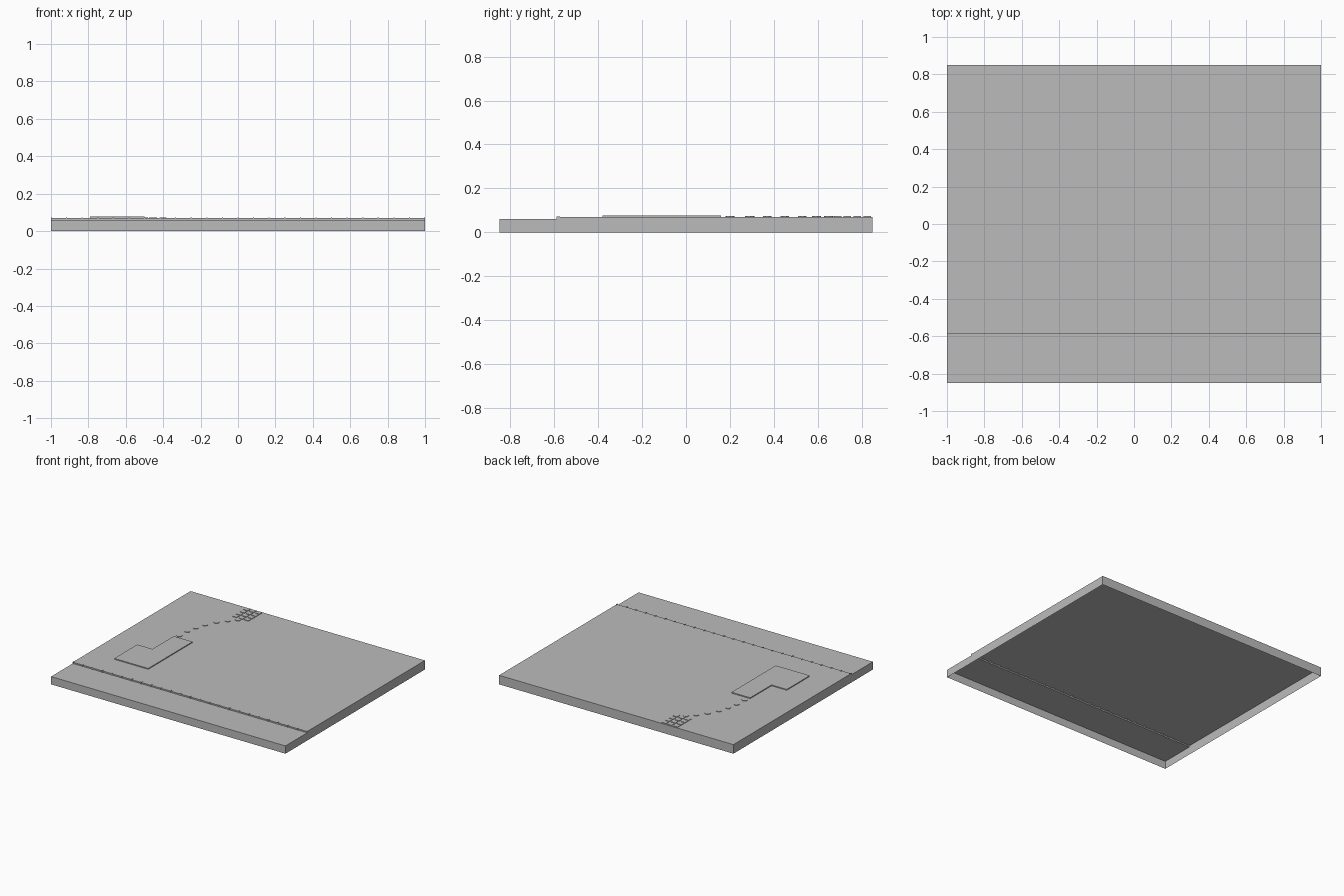
import bpy, bmesh, math, random

cube = bpy.data.objects.get("Cube")
if cube:
    bpy.data.objects.remove(cube, do_unlink=True)

grey = bpy.data.materials.new("plain grey")
grey.use_nodes = True
colour = (0.5, 0.5, 0.5, 1)
grey.diffuse_color = colour
grey.node_tree.nodes["Principled BSDF"].inputs["Base Color"].default_value = colour

LOW, HIGH, STEP = 0.06, 0.07, -0.585
random.seed(3)


def finish(bm, name):
    mesh = bpy.data.meshes.new(name)
    bm.to_mesh(mesh)
    bm.free()
    mesh.materials.append(grey)
    obj = bpy.data.objects.new(name, mesh)
    bpy.context.collection.objects.link(obj)
    return obj


def prism(name, outline, bottom, top):
    """Upright prism without an underside."""
    bm = bmesh.new()
    face = bm.faces.new([bm.verts.new((x, y, top)) for x, y in outline])
    edges = list(face.edges)
    new = bmesh.ops.extrude_edge_only(bm, edges=edges)["geom"]
    for v in new:
        if isinstance(v, bmesh.types.BMVert):
            v.co.z = bottom
    bmesh.ops.recalc_face_normals(bm, faces=bm.faces)
    # the open shell must face outwards
    if face.normal.z < 0:
        bmesh.ops.reverse_faces(bm, faces=bm.faces)
    return finish(bm, name)


def rectangle(x, y, w, d):
    return [(x - w / 2, y - d / 2), (x + w / 2, y - d / 2),
            (x + w / 2, y + d / 2), (x - w / 2, y + d / 2)]


# Hollow ground slab with a raised terrace, open below
profile = [(-0.85, 0), (-0.85, LOW), (STEP, LOW), (STEP, HIGH), (0.85, HIGH), (0.85, 0)]
bm = bmesh.new()
left, right = [[bm.verts.new((x, y, z)) for y, z in profile] for x in (1, -1)]
for i in range(len(profile) - 1):
    bm.faces.new((right[i], left[i], left[i + 1], right[i + 1]))
bm.faces.new(left)
bm.faces.new(right[::-1])
bmesh.ops.recalc_face_normals(bm, faces=bm.faces)
bm.faces.ensure_lookup_table()
if bm.faces[1].normal.z < 0:
    bmesh.ops.reverse_faces(bm, faces=bm.faces)
finish(bm, "ground_slab")

# Small posts along the terrace edge
for i in range(25):
    x = max(-0.997, min(0.997, (i - 12) / 12))
    prism(f"edge_post_{i}", rectangle(x, STEP + 0.004, 0.006, 0.016), LOW, 0.073)

# Raised house footprint, L-shaped
prism("house_plinth", [(-0.79, -0.38), (-0.5, -0.38), (-0.5, 0.16),
                       (-0.66, 0.16), (-0.66, -0.1), (-0.79, -0.1)], HIGH, 0.077)

# Curving path of round stepping stones
path = [(-0.64, 0.2), (-0.635, 0.29), (-0.62, 0.37), (-0.595, 0.45),
        (-0.555, 0.53), (-0.505, 0.595), (-0.455, 0.65)]
for i, (x, y) in enumerate(path):
    turn = random.uniform(0, math.pi)
    ring = [(x + 0.021 * math.cos(turn + a * math.tau / 8),
             y + 0.021 * math.sin(turn + a * math.tau / 8)) for a in range(8)]
    prism(f"stepping_stone_{i}", ring, HIGH, 0.074)

# Paved patch at the end of the path
for col in range(3):
    for row in range(4):
        prism(f"paving_stone_{col}_{row}",
              rectangle(-0.5 + col * 0.05, 0.69 + row * 0.045, 0.036, 0.034), HIGH, 0.074)
